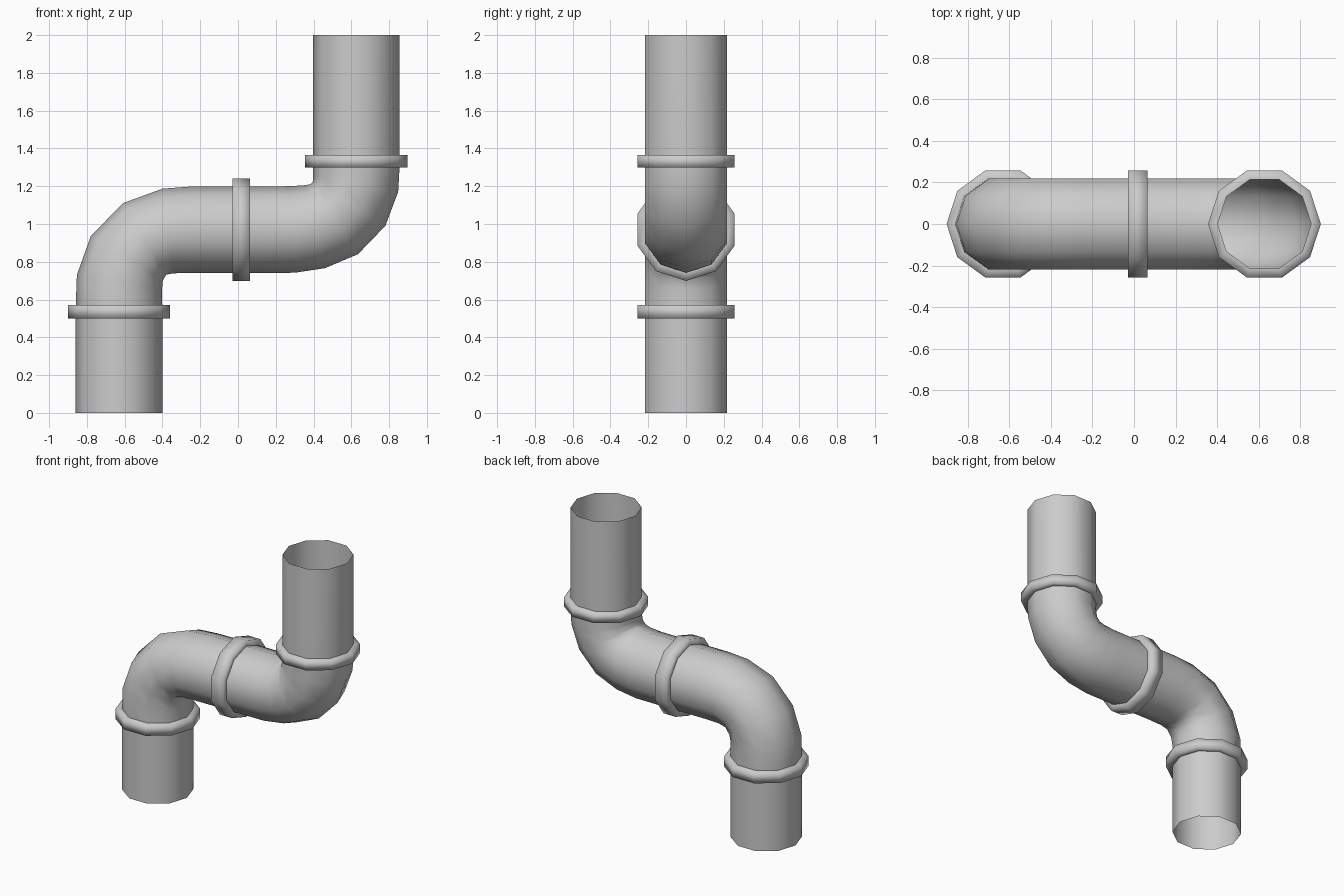
import bpy, bmesh, math
from mathutils import Vector

if "Cube" in bpy.data.objects:
    bpy.data.objects.remove(bpy.data.objects["Cube"])

SIDES = 10
R = 0.229        # pipe radius
RC = 0.271       # collar radius


def skin(name, rings):
    """Skin an open tube; each ring = (left/top point, right/bottom point, y radius) in x-z."""
    bm = bmesh.new()
    loops = []
    for a, b, ry in rings:
        a, b = Vector((a[0], 0, a[1])), Vector((b[0], 0, b[1]))
        mid, half = (a + b) / 2, (a - b) / 2
        loop = []
        for i in range(SIDES):
            t = 2 * math.pi * i / SIDES
            loop.append(bm.verts.new(mid + half * math.cos(t) + Vector((0, ry * math.sin(t), 0))))
        loops.append(loop)
    for l0, l1 in zip(loops, loops[1:]):
        for i in range(SIDES):
            j = (i + 1) % SIDES
            bm.faces.new((l0[i], l0[j], l1[j], l1[i]))
    bmesh.ops.recalc_face_normals(bm, faces=bm.faces)
    for f in bm.faces:
        f.smooth = True
    me = bpy.data.meshes.new(name)
    bm.to_mesh(me)
    bm.free()
    ob = bpy.data.objects.new(name, me)
    bpy.context.collection.objects.link(ob)
    return ob


def upright(x, z, r=R):
    return ((x - r, z), (x + r, z), r)


def level(x, z, r=R):
    return ((x, z + r), (x, z - r), r)


XL, XR, ZM = -0.63, 0.627, 0.97

# S-shaped pipe: straight foot, lower bend, level run, upper bend, straight top
lower_bend = [((-0.853, 0.73), (-0.402, 0.66), R), ((-0.78, 0.935), (-0.398, 0.70), R),
              ((-0.61, 1.11), (-0.38, 0.732), R), ((-0.40, 1.187), (-0.34, 0.739), R)]
upper_bend = [((0.28, 1.20), (0.30, 0.742), R), ((0.36, 1.206), (0.46, 0.766), R),
              ((0.387, 1.212), (0.635, 0.84), R), ((0.396, 1.225), (0.78, 0.99), R),
              ((0.398, 1.255), (0.848, 1.17), R)]
skin("pipe", [upright(XL, 0), upright(XL, 0.57)] + lower_bend
     + [level(-0.24, ZM), level(0.06, ZM)] + upper_bend
     + [upright(XR, 1.31), upright(XR, 2.0)])

# Raised collars at the joints
r0 = R - 0.004
for name, section, c, lo, hi in (("lower_collar", upright, XL, 0.50, 0.572),
                                 ("upper_collar", upright, XR, 1.30, 1.364)):
    skin(name, [section(c, z, r) for z, r in ((lo, r0), (lo, RC), (hi, RC), (hi, r0))])
skin("middle_collar", [level(x, ZM, r) for x, r in
                       ((-0.03, r0), (-0.03, RC), (0.064, RC), (0.064, r0))])
